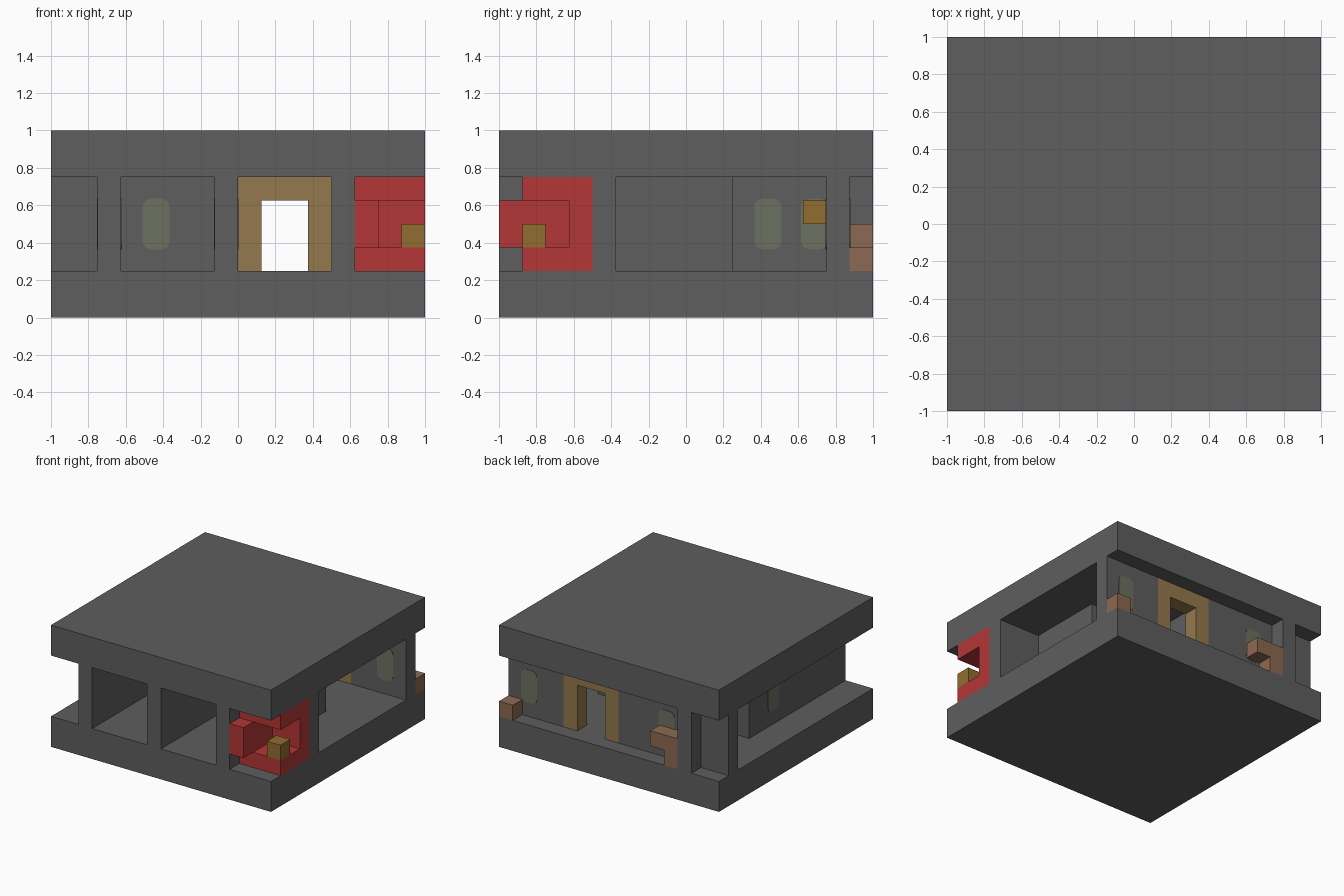
import bpy
import bmesh
from mathutils import Vector

cube = bpy.data.objects.get("Cube")
if cube:
    bpy.data.objects.remove(cube, do_unlink=True)

U = 0.125  # one building block


def material(name, hex_code):
    srgb = [int(hex_code[i:i + 2], 16) / 255 for i in (0, 2, 4)]
    color = [((c + 0.055) / 1.055) ** 2.4 for c in srgb] + [1]
    m = bpy.data.materials.new(name)
    m.use_nodes = True
    m.diffuse_color = color
    m.node_tree.nodes["Principled BSDF"].inputs["Base Color"].default_value = color
    return m


stone = material("stone_grey", "5e5e5e")
red = material("red", "b53636")
tan = material("tan_wood", "94784d")
gold = material("dark_gold", "926c30")
brown = material("bench_brown", "8c6952")
glass = material("dull_green", "6c7160")


def box(name, mat, x, y, z, round_axis=None):
    """Box from (low, high) block ranges; edges along round_axis may be rounded."""
    lo, hi = (Vector(v) * U for v in zip(x, y, z))
    bm = bmesh.new()
    bmesh.ops.create_cube(bm, size=1)
    for v in bm.verts:
        v.co = (lo + hi) / 2 + v.co * (hi - lo)
    if round_axis is not None:
        edges = [e for e in bm.edges
                 if abs((e.verts[0].co - e.verts[1].co).normalized()[round_axis]) > 0.9]
        bmesh.ops.bevel(bm, geom=edges, offset=0.045, segments=4,
                        profile=0.5, affect='EDGES')
    mesh = bpy.data.meshes.new(name)
    bm.to_mesh(mesh)
    bm.free()
    mesh.materials.append(mat)
    obj = bpy.data.objects.new(name, mesh)
    bpy.context.collection.objects.link(obj)
    return obj


# Floor and roof slabs
box("floor", stone, (-8, 8), (-8, 8), (0, 2))
box("roof", stone, (-8, 8), (-8, 8), (6, 8))

# Full-height walls
WALL = (2, 6)
box("left_wall", stone, (-6, -5), (-8, 2), WALL)
box("middle_wall", stone, (-1, 0), (-8, 6), WALL)
box("right_wall", stone, (4, 5), (-8, 2), WALL)
box("alcove_wall", stone, (5, 8), (-4, -3), WALL)
box("back_wall_left", stone, (-8, 0), (6, 7), WALL)
box("back_wall_right", stone, (4, 8), (6, 7), WALL)
box("back_pillar", stone, (-6, -5), (7, 8), WALL)

# Back door frame
box("door_jamb_left", tan, (3, 4), (6, 7), WALL)
box("door_jamb_right", tan, (0, 1), (6, 7), WALL)
box("door_lintel", tan, (1, 3), (6, 7), (5, 6))
box("door_button", gold, (4, 5), (5, 6), (4, 5))

# Red corner booth
box("booth_base", red, (5, 8), (-7, -5), (2, 3))
box("booth_canopy", red, (5, 8), (-7, -5), (5, 6))
box("booth_back", red, (5, 8), (-5, -4), WALL)
box("booth_counter", red, (5, 6), (-8, -5), (3, 5))
box("booth_seat", gold, (7, 8), (-7, -6), (3, 4))

# Benches along the back
box("bench_top", brown, (-5, -3), (7, 8), (3, 4))
box("bench_leg", brown, (-5, -4), (7, 8), (2, 3))
box("stool", brown, (7, 8), (7, 8), (2, 3))

# Rounded windows set through the walls: centre and wall normal axis
windows = [(-3.5, 6.5, 1), (6.5, 6.5, 1), (-5.5, -0.5, 0), (-0.5, 3.5, 0), (-0.5, 5.5, 0)]
for i, (cx, cy, axis) in enumerate(windows):
    half = [0.58, 0.58]
    half[axis] = 0.53
    box(f"window_{i + 1}", glass, (cx - half[0], cx + half[0]),
        (cy - half[1], cy + half[1]), (2.92, 5.08), round_axis=axis)
